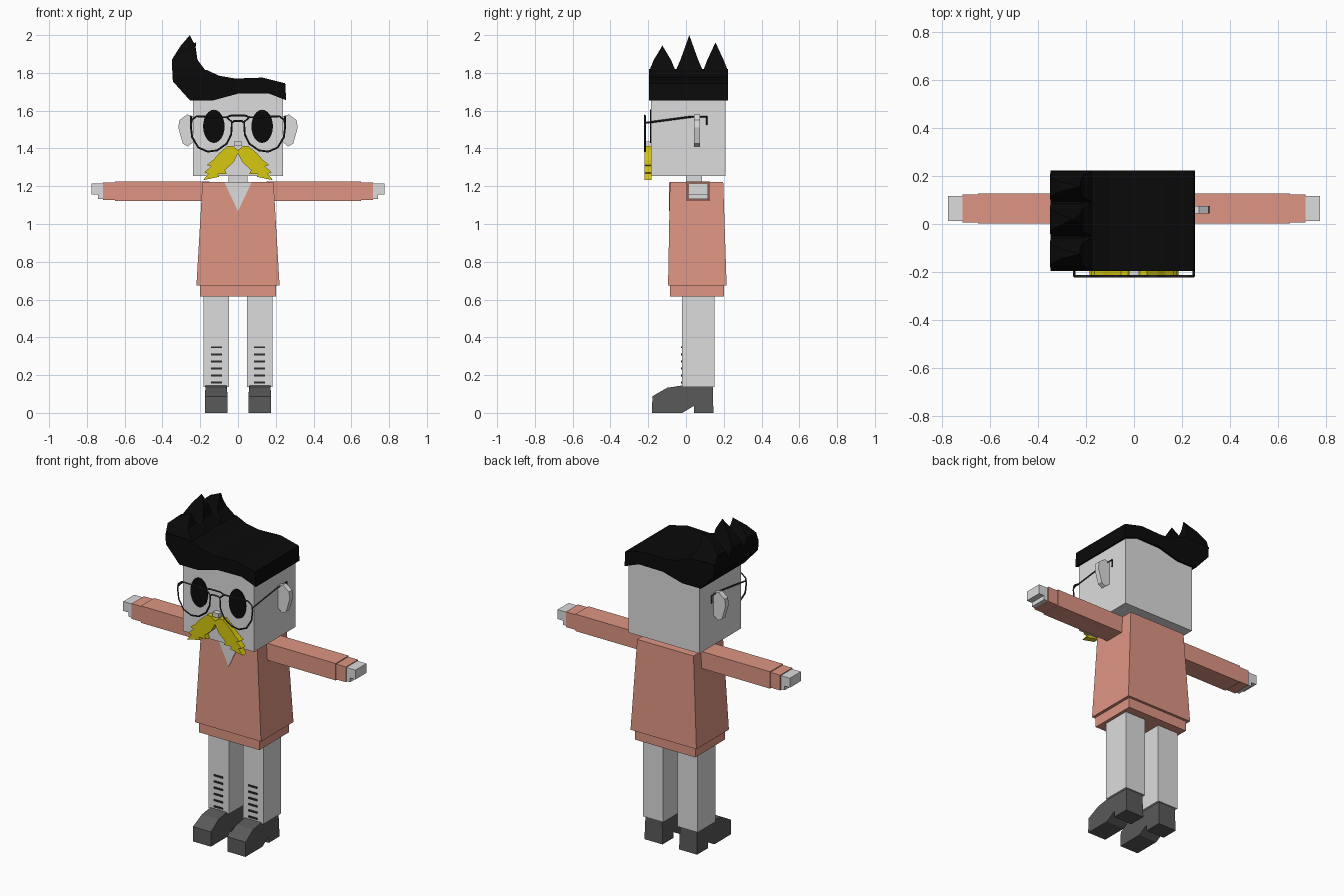
import bpy, bmesh, math
from mathutils import Vector

cube = bpy.data.objects.get("Cube")
if cube:
    bpy.data.objects.remove(cube)


def material(name, r, g, b):
    m = bpy.data.materials.new(name)
    m.use_nodes = True
    m.diffuse_color = (r, g, b, 1)
    m.node_tree.nodes["Principled BSDF"].inputs["Base Color"].default_value = (r, g, b, 1)
    return m


SKIN = material("pale grey", 0.72, 0.72, 0.72)
SHIRT = material("salmon", 0.73, 0.30, 0.225)
BLACK = material("black", 0.003, 0.003, 0.003)
YELLOW = material("mustard", 0.67, 0.57, 0.005)
SHOE = material("dark grey", 0.1, 0.1, 0.1)
WIRE = material("charcoal", 0.025, 0.025, 0.028)


def loft(name, rings, mat):
    """Join matching rings of points and cap both ends; a one-point ring is a tip."""
    bm = bmesh.new()
    loops = [[bm.verts.new(p) for p in ring] for ring in rings]
    for a, b in zip(loops, loops[1:]):
        n = len(a)
        for i in range(n):
            j = (i + 1) % n
            if len(b) == 1:
                bm.faces.new((a[i], a[j], b[0]))
            else:
                bm.faces.new((a[i], a[j], b[j], b[i]))
    for end in (loops[0], loops[-1]):
        if len(end) > 2:
            bm.faces.new(end)
    bmesh.ops.recalc_face_normals(bm, faces=bm.faces)
    mesh = bpy.data.meshes.new(name)
    bm.to_mesh(mesh)
    bm.free()
    mesh.materials.append(mat)
    ob = bpy.data.objects.new(name, mesh)
    bpy.context.collection.objects.link(ob)
    return ob


def rect(x, y, z):
    """Horizontal rectangle at height z."""
    return [(x[0], y[0], z), (x[1], y[0], z), (x[1], y[1], z), (x[0], y[1], z)]


def box(name, x, y, z, mat):
    return loft(name, [rect(x, y, z[0]), rect(x, y, z[1])], mat)


def front_prism(name, outline, y0, y1, mat):
    """Extrude an (x, z) outline along y."""
    return loft(name, [[(x, y, z) for x, z in outline] for y in (y0, y1)], mat)


def wire(name, points, closed=False):
    """Thin square tube along a path."""
    cu = bpy.data.curves.new(name, "CURVE")
    cu.dimensions = "3D"
    cu.bevel_depth = 0.005
    cu.bevel_resolution = 0
    cu.use_fill_caps = True
    sp = cu.splines.new("POLY")
    sp.points.add(len(points) - 1)
    for p, co in zip(sp.points, points):
        p.co = (*co, 1)
    sp.use_cyclic_u = closed
    cu.materials.append(WIRE)
    ob = bpy.data.objects.new(name, cu)
    bpy.context.collection.objects.link(ob)
    bpy.ops.object.select_all(action="DESELECT")
    ob.select_set(True)
    bpy.context.view_layer.objects.active = ob
    bpy.ops.object.convert(target="MESH")


# Head, neck and nose
box("head", (-0.237, 0.237), (-0.185, 0.21), (1.255, 1.70), SKIN)
box("neck", (-0.05, 0.05), (0.0, 0.085), (1.2, 1.26), SKIN)
box("nose", (-0.02, 0.02), (-0.215, -0.18), (1.412, 1.438), SKIN)

# Torso, hem and collar opening
loft("shirt_body", [rect((-0.22, 0.22), (-0.095, 0.215), 0.675),
                    rect((-0.188, 0.188), (-0.085, 0.197), 1.222)], SHIRT)
box("shirt_hem", (-0.202, 0.202), (-0.085, 0.2), (0.615, 0.68), SHIRT)
front_prism("collar_opening", [(-0.072, 1.22), (0.072, 1.22), (0, 1.068)], -0.091, -0.083, SKIN)

# Hair block, swept up on one side
hair = [(0.255, 1.655), (0.25, 1.745), (0.13, 1.775), (-0.015, 1.77), (-0.1, 1.785),
        (-0.165, 1.815), (-0.25, 1.82), (-0.348, 1.82), (-0.345, 1.755), (-0.255, 1.655),
        (-0.13, 1.655), (0, 1.69), (0.16, 1.692)]
front_prism("hair", hair, -0.195, 0.222, BLACK)

# Three upright hair spikes
for i, (y0, y1, tip_x, tip_z) in enumerate([(-0.195, -0.055, -0.225, 1.945),
                                            (-0.055, 0.09, -0.255, 2.0),
                                            (0.09, 0.222, -0.222, 1.962)]):
    mid, q = (y0 + y1) / 2, (y1 - y0) / 4.2
    loft(f"hair_spike_{i + 1}", [
        rect((-0.348, -0.17), (y0, y1), 1.81),
        rect((-0.35, -0.215), (mid - q * 1.35, mid + q * 1.35), 1.87),
        rect((-0.305, -0.225), (mid - q * 0.6, mid + q * 0.6), 1.87 + (tip_z - 1.87) * 0.55),
        [(tip_x, mid, tip_z)]], BLACK)

# Outlines shared by both sides, drawn for the +x side
ear = [(0.23, 1.44), (0.237, 1.57), (0.27, 1.58), (0.31, 1.55), (0.316, 1.51),
       (0.292, 1.425), (0.265, 1.41)]
lens = [(0.032, 1.54), (0.06, 1.565), (0.22, 1.57), (0.245, 1.55), (0.25, 1.52),
        (0.243, 1.46), (0.21, 1.405), (0.16, 1.383), (0.11, 1.39), (0.06, 1.425), (0.036, 1.475)]
whiskers = [(0, 1.39), (0.025, 1.412), (0.055, 1.413), (0.1, 1.375), (0.13, 1.34), (0.165, 1.312),
            (0.143, 1.306), (0.178, 1.273), (0.157, 1.267), (0.185, 1.232), (0.1, 1.25),
            (0.108, 1.266), (0.06, 1.265), (0.07, 1.285), (0.025, 1.325), (0, 1.372)]
shoe = [(-0.18, 0), (-0.178, 0.088), (-0.1, 0.133), (-0.02, 0.145), (0.142, 0.145),
        (0.145, 0), (0.042, 0), (0.042, 0.037), (-0.02, 0)]

for side, s in (("left", 1), ("right", -1)):
    def span(a, b):
        return sorted((s * a, s * b))

    def flip(points):
        return [(s * x, z) for x, z in points]

    # Face parts
    front_prism(f"{side}_ear", flip(ear), 0.043, 0.074, SKIN)
    eye = [(s * 0.128 + 0.057 * math.cos(t), 1.517 + 0.088 * math.sin(t))
           for t in (math.tau * k / 24 for k in range(24))]
    front_prism(f"{side}_eye", eye, -0.19, -0.184, BLACK)
    front_prism(f"{side}_moustache", flip(whiskers), -0.22, -0.183, YELLOW)

    # Glasses rim and temple arm
    wire(f"{side}_glasses_rim", [(s * x, -0.218, z) for x, z in lens], True)
    wire(f"{side}_glasses_arm", [(s * 0.249, y, z) for y, z in
                                 ((-0.218, 1.535), (0.03, 1.568), (0.11, 1.568), (0.11, 1.525))])

    # Arm, cuff and hand
    box(f"{side}_sleeve", span(0.15, 0.65), (0.003, 0.127), (1.122, 1.224), SHIRT)
    box(f"{side}_cuff", span(0.64, 0.715), (0.007, 0.123), (1.127, 1.219), SHIRT)
    box(f"{side}_palm", span(0.71, 0.74), (0.012, 0.117), (1.132, 1.214), SKIN)
    box(f"{side}_fingers", span(0.735, 0.775), (0.012, 0.117), (1.157, 1.214), SKIN)

    # Leg with painted bars on the shin
    box(f"{side}_leg", span(0.047, 0.183), (-0.02, 0.15), (0.138, 0.62), SKIN)
    for k in range(6):
        z = 0.16 + k * 0.0375
        box(f"{side}_shin_bar_{k + 1}", span(0.086, 0.144), (-0.026, -0.018), (z - 0.005, z + 0.005), WIRE)

    # Shoe: full-width sole, slightly narrower upper
    rings = []
    for x, inset in ((0.055, 1), (0.176, -1)):
        rings.append([(s * (x + inset * (0.005 if z > 0.1 else 0)), y, z) for y, z in shoe])
    loft(f"{side}_shoe", rings, SHOE)

# Glasses bridge
for name, half, z in (("glasses_bridge", 0.034, 1.535), ("glasses_brow_bar", 0.06, 1.565)):
    wire(name, [(-half, -0.218, z), (-half * 0.6, -0.218, z + 0.01),
                (half * 0.6, -0.218, z + 0.01), (half, -0.218, z)])
